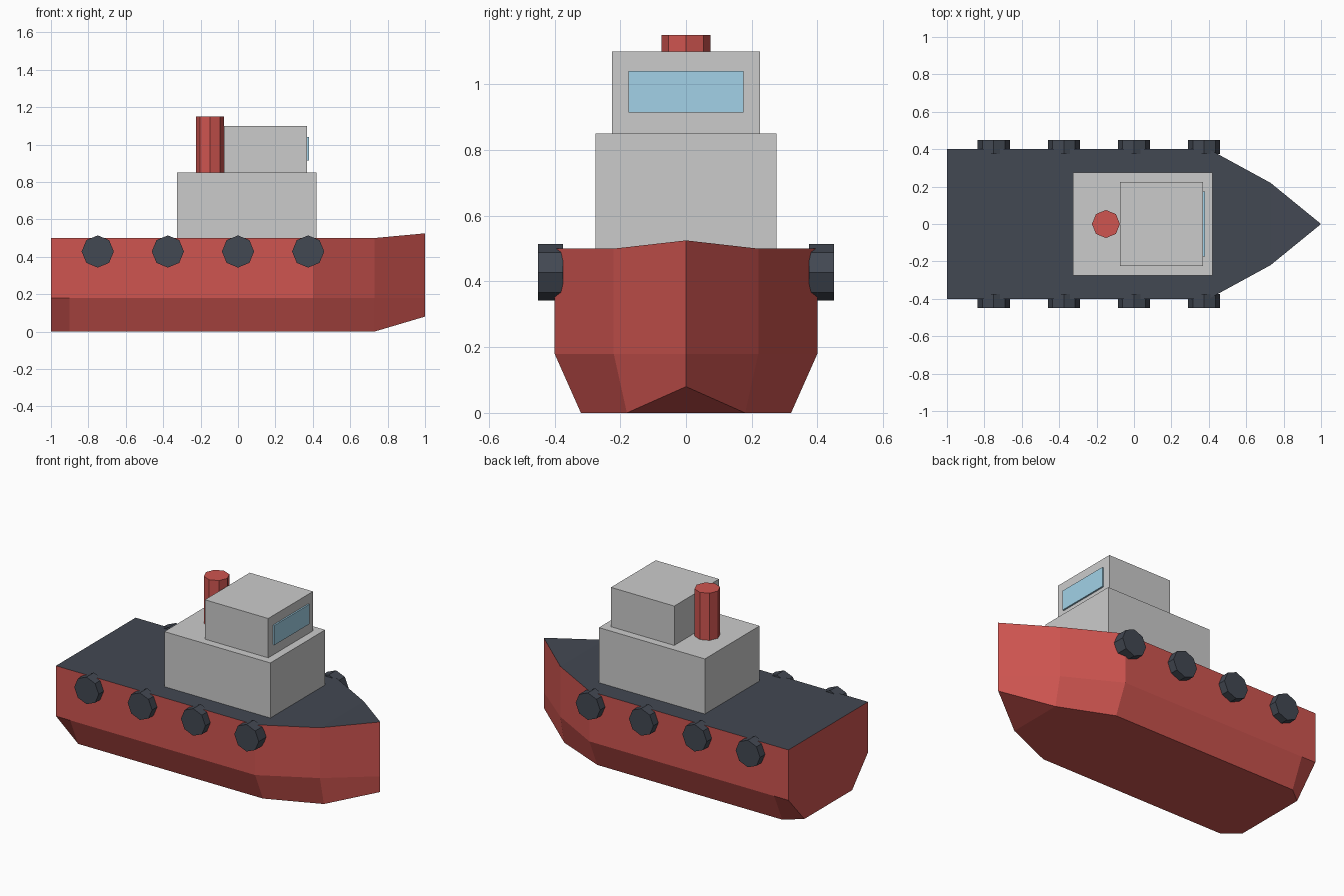
import bpy, bmesh, math

if "Cube" in bpy.data.objects:
    bpy.data.objects.remove(bpy.data.objects["Cube"])


def material(name, rgb):
    m = bpy.data.materials.new(name)
    m.diffuse_color = (*rgb, 1)
    m.use_nodes = True
    m.node_tree.nodes["Principled BSDF"].inputs["Base Color"].default_value = m.diffuse_color
    return m


red = material("red_paint", (0.62, 0.09, 0.08))
dark = material("dark_rubber", (0.055, 0.065, 0.085))
glass = material("window_glass", (0.36, 0.64, 0.8))


def box(name, x, y, z, mat=None):
    """Box from (min, max) ranges; y is a half width."""
    bpy.ops.mesh.primitive_cube_add(
        size=1, location=((x[0] + x[1]) / 2, 0, (z[0] + z[1]) / 2))
    ob = bpy.context.object
    ob.name = name
    ob.scale = (x[1] - x[0], 2 * y, z[1] - z[0])
    if mat:
        ob.data.materials.append(mat)
    return ob


def octagon(name, radius, depth, location, mat, tilt=0):
    bpy.ops.mesh.primitive_cylinder_add(
        vertices=8, radius=radius, depth=depth, location=location,
        rotation=(tilt, 0, 0))
    ob = bpy.context.object
    ob.name = name
    ob.data.materials.append(mat)
    return ob


# Hull stations: x, then half width and height of bottom, chine and deck edge
stations = [
    (-1.00, (0.24, 0), (0.40, 0.18), (0.40, 0.50)),
    (-0.90, (0.32, 0), (0.40, 0.18), (0.40, 0.50)),
    (0.40, (0.32, 0), (0.40, 0.18), (0.40, 0.50)),
    (0.73, (0.18, 0), (0.22, 0.18), (0.22, 0.50)),
    (1.00, (0, 0.08), (0, 0.18), (0, 0.525)),
]
bm = bmesh.new()
rings = []
for x, *half in stations:
    ring = [bm.verts.new((x, y, z)) for y, z in half]
    ring += [bm.verts.new((x, -y, z)) for y, z in reversed(half)]
    rings.append(ring)
bm.faces.new(rings[0])  # transom
for a, b in zip(rings, rings[1:]):
    for i in range(6):
        j = (i + 1) % 6
        face = bm.faces.new((a[i], a[j], b[j], b[i]))
        face.material_index = 1 if i == 2 else 0  # deck strip
bmesh.ops.remove_doubles(bm, verts=bm.verts, dist=1e-4)
bmesh.ops.recalc_face_normals(bm, faces=bm.faces)
mesh = bpy.data.meshes.new("hull")
bm.to_mesh(mesh)
bm.free()
mesh.materials.append(red)
mesh.materials.append(dark)
bpy.context.collection.objects.link(bpy.data.objects.new("hull", mesh))

# Cabin, wheelhouse and front window
box("cabin", (-0.325, 0.42), 0.275, (0.50, 0.85))
box("wheelhouse", (-0.075, 0.37), 0.225, (0.85, 1.10))
box("front_window", (0.36, 0.38), 0.175, (0.915, 1.04), glass)

# Funnel
octagon("funnel", 0.075, 0.30, (-0.15, 0, 1.0), red)

# Tyre fenders along both sides
for side, label in ((-1, "front"), (1, "back")):
    for i in range(4):
        octagon(f"fender_{label}_{i + 1}", 0.086, 0.075,
                (-0.75 + 0.375 * i, side * 0.4125, 0.428), dark, math.pi / 2)
